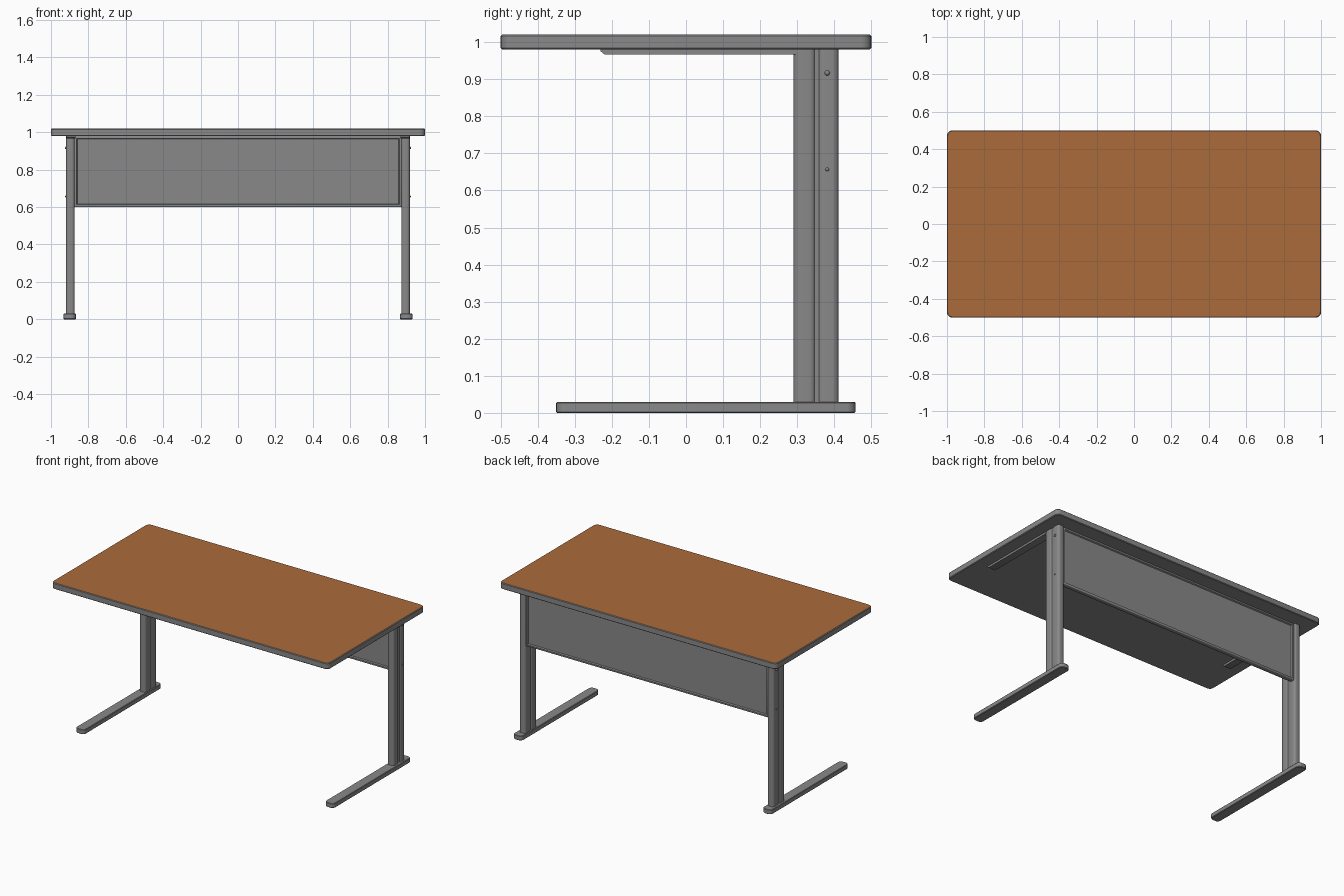
import bpy, bmesh, math

if "Cube" in bpy.data.objects:
    bpy.data.objects.remove(bpy.data.objects["Cube"])


def material(name, rgb):
    m = bpy.data.materials.new(name)
    m.diffuse_color = (*rgb, 1)
    m.use_nodes = True
    m.node_tree.nodes["Principled BSDF"].inputs["Base Color"].default_value = m.diffuse_color
    return m


GREY = material("grey metal", (0.25, 0.25, 0.25))
BROWN = material("brown wood", (0.41, 0.147, 0.043))


def finish(name, bm, angle=40):
    bmesh.ops.recalc_face_normals(bm, faces=bm.faces)
    me = bpy.data.meshes.new(name)
    bm.to_mesh(me)
    bm.free()
    ob = bpy.data.objects.new(name, me)
    bpy.context.collection.objects.link(ob)
    me.materials.append(GREY)
    bpy.ops.object.select_all(action='DESELECT')
    ob.select_set(True)
    bpy.context.view_layer.objects.active = ob
    bpy.ops.object.shade_smooth_by_angle(angle=math.radians(angle))
    return ob


def rounded_outline(x0, x1, y0, y1, r, n=5):
    pts = []
    corners = [(x1 - r, y1 - r), (x0 + r, y1 - r), (x0 + r, y0 + r), (x1 - r, y0 + r)]
    for k, (cx, cy) in enumerate(corners):
        for i in range(n + 1):
            a = math.pi / 2 * (k + i / n)
            pts.append((cx + r * math.cos(a), cy + r * math.sin(a)))
    return pts


def prism(bm, x0, x1, y0, y1, z0, z1, r, soft=0.0):
    """Rounded-corner slab; soft eases the top and bottom rims."""
    levels = [(z0, soft), (z0 + soft, 0), (z1 - soft, 0), (z1, soft)] if soft else [(z0, 0), (z1, 0)]
    rings = [[bm.verts.new((x, y, z)) for x, y in
              rounded_outline(x0 + i, x1 - i, y0 + i, y1 - i, r - i)] for z, i in levels]
    for a, b in zip(rings, rings[1:]):
        for i in range(len(a)):
            j = (i + 1) % len(a)
            bm.faces.new((a[i], a[j], b[j], b[i]))
    bm.faces.new(rings[0])
    bm.faces.new(rings[-1])


# Desk top: grey slab with a brown upper face
bm = bmesh.new()
prism(bm, -1, 1, -0.5, 0.5, 0.98, 1.02, 0.028, 0.004)
top = finish("desk_top", bm, 30)
top.data.materials.append(BROWN)
for p in top.data.polygons:
    if p.normal.z > 0.9:
        p.material_index = 1

for side, s in (("left", -1), ("right", 1)):
    def span(a, b):
        return (a, b) if s > 0 else (-b, -a)

    # Floor foot
    bm = bmesh.new()
    prism(bm, *span(0.867, 0.933), -0.35, 0.457, 0, 0.03, 0.024, 0.003)
    finish(side + "_foot", bm)

    # Upright: two rounded tubes joined by a recessed web
    bm = bmesh.new()
    prism(bm, *span(0.873, 0.919), 0.29, 0.350, 0.03, 0.98, 0.016)
    prism(bm, *span(0.873, 0.919), 0.355, 0.412, 0.03, 0.98, 0.016)
    prism(bm, *span(0.879, 0.913), 0.335, 0.37, 0.03, 0.98, 0.003)
    finish(side + "_upright", bm)

    # Bracket under the top, chamfered at its front end
    bm = bmesh.new()
    x0, x1 = span(0.868, 0.918)
    prof = [(-0.23, 0.98), (-0.23, 0.975), (-0.22, 0.967), (0.30, 0.967), (0.30, 0.98)]
    rings = [[bm.verts.new((x, y, z)) for y, z in prof] for x in (x0, x1)]
    for i in range(5):
        j = (i + 1) % 5
        bm.faces.new((rings[0][i], rings[0][j], rings[1][j], rings[1][i]))
    for r in rings:
        bm.faces.new(r)
    finish(side + "_top_bracket", bm)

    # Screw heads on the outer face
    for n, (z, r) in enumerate(((0.917, 0.007), (0.657, 0.005))):
        bpy.ops.mesh.primitive_uv_sphere_add(segments=12, ring_count=8, radius=r,
                                             location=(s * 0.919, 0.381, z))
        ob = bpy.context.object
        ob.name = f"{side}_screw_{n + 1}"
        ob.data.materials.append(GREY)
        bpy.ops.object.shade_smooth()

# Modesty panel at the back, framed and recessed on both faces
bm = bmesh.new()
bmesh.ops.create_cube(bm, size=1)
for v in bm.verts:
    v.co = (v.co.x * 1.75, 0.39 + v.co.y * 0.03, 0.79 + v.co.z * 0.38)
bmesh.ops.bevel(bm, geom=bm.edges[:], offset=0.004, segments=2, profile=0.5, affect='EDGES')
faces = [f for f in bm.faces if abs(f.normal.y) > 0.9 and f.calc_area() > 0.3]
bmesh.ops.inset_individual(bm, faces=faces, thickness=0.012, depth=0)
bmesh.ops.inset_individual(bm, faces=faces, thickness=0.006, depth=-0.008)
finish("modesty_panel", bm, 60)
